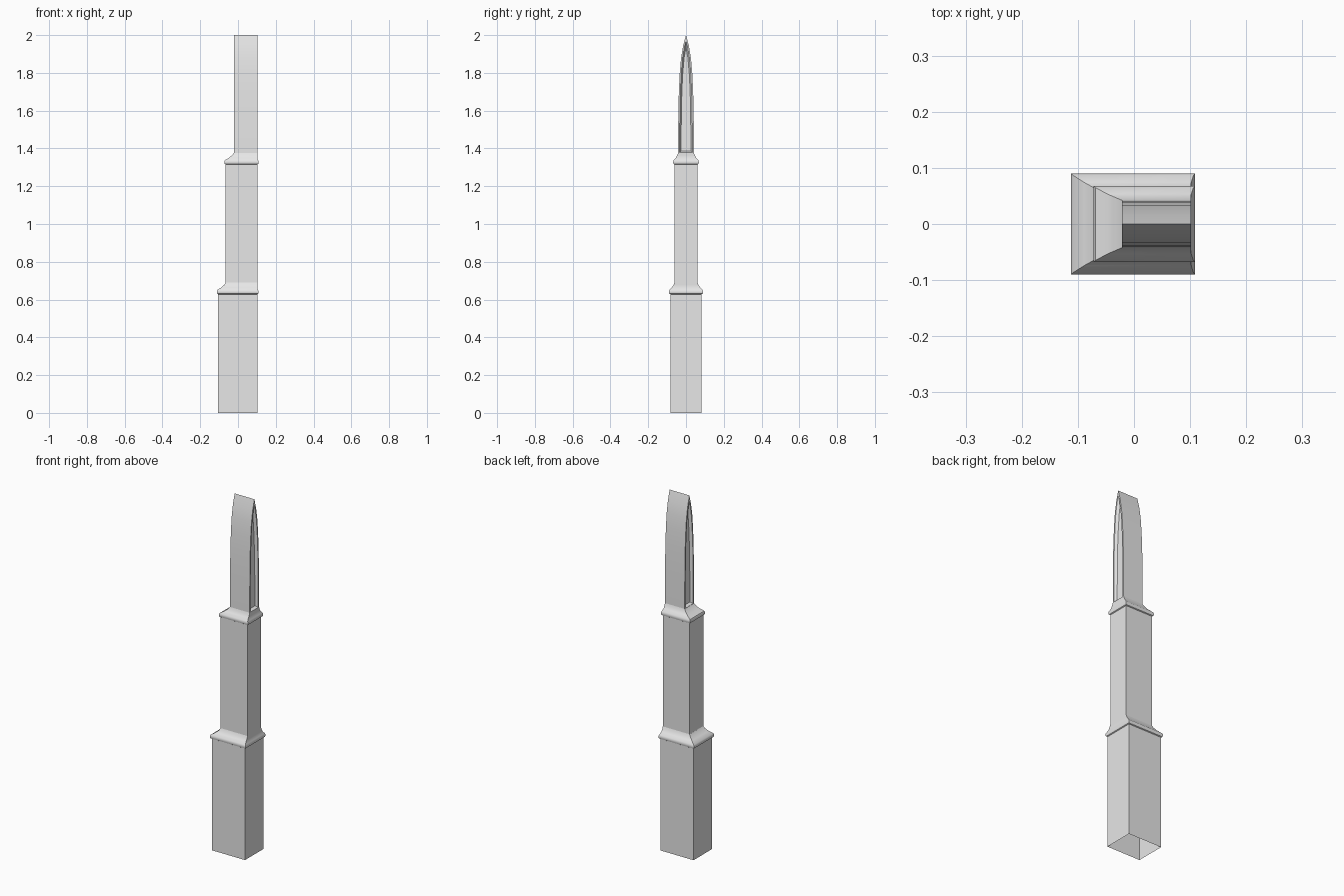
import bpy
import bmesh

cube = bpy.data.objects.get("Cube")
if cube:
    bpy.data.objects.remove(cube)

stone = bpy.data.materials.new("pale_grey_stone")
stone.use_nodes = True
stone.diffuse_color = (0.8, 0.8, 0.8, 1)
stone.node_tree.nodes["Principled BSDF"].inputs["Base Color"].default_value = (0.8, 0.8, 0.8, 1)

# Plan of each stage: left edge x, right edge x, half depth y
BASE = (-0.105, 0.102, 0.083)
MIDDLE = (-0.065, 0.102, 0.061)
TOP = (-0.021, 0.102, 0.042)


def finish(bm, name):
    bmesh.ops.recalc_face_normals(bm, faces=bm.faces)
    mesh = bpy.data.meshes.new(name)
    bm.to_mesh(mesh)
    bm.free()
    mesh.materials.append(stone)
    obj = bpy.data.objects.new(name, mesh)
    bpy.context.collection.objects.link(obj)
    bpy.ops.object.select_all(action='DESELECT')
    obj.select_set(True)
    bpy.context.view_layer.objects.active = obj
    bpy.ops.object.shade_smooth_by_angle(angle=0.6)
    return obj


def loft(name, rings):
    """Open-ended rectangular tube through (left, right, half depth, z) rings."""
    bm = bmesh.new()
    loops = []
    for l, r, d, z in rings:
        loops.append([bm.verts.new(p) for p in
                      ((l, -d, z), (r, -d, z), (r, d, z), (l, d, z))])
    for a, b in zip(loops, loops[1:]):
        for i in range(4):
            j = (i + 1) % 4
            bm.faces.new((a[i], a[j], b[j], b[i]))
    return finish(bm, name)


def grow(plan, amount, z):
    l, r, d = plan
    return (l - amount, r + amount, d + amount, z)


def collar(name, lower, upper, z):
    # Rounded roll, then a sloping weathering up to the narrower stage
    roll = [(0, 0), (0.005, 0.003), (0.007, 0.010), (0.007, 0.016), (0.004, 0.023)]
    rings = [grow(lower, g, z + h) for g, h in roll]
    for t, h in ((0.4, 0.036), (0.8, 0.05), (1, 0.062)):
        mix = [a + (b - a) * t for a, b in zip(lower, upper)]
        rings.append((*mix, z + h))
    loft(name, rings)


# Two square shafts
loft("base_shaft", [(*BASE, 0), (*BASE, 0.628)])
loft("middle_shaft", [(*MIDDLE, 0.68), (*MIDDLE, 1.315)])

# Collars between stages
collar("lower_collar", BASE, MIDDLE, 0.628)
collar("upper_collar", MIDDLE, TOP, 1.315)

# Pointed fin with an arched recess in each end
half = [(0.042, 1.37), (0.041, 1.55), (0.038, 1.7), (0.033, 1.8),
        (0.026, 1.88), (0.015, 1.945)]
outline = half + [(0, 2)] + [(-y, z) for y, z in reversed(half)]
bm = bmesh.new()
end = bm.faces.new([bm.verts.new((TOP[0], y, z)) for y, z in outline])
side = bmesh.ops.extrude_face_region(bm, geom=[end])
bmesh.ops.translate(bm, vec=(TOP[1] - TOP[0], 0, 0),
                    verts=[g for g in side["geom"] if isinstance(g, bmesh.types.BMVert)])
bmesh.ops.recalc_face_normals(bm, faces=bm.faces)
ends = [f for f in bm.faces if abs(f.normal.x) > 0.9]
for face in ends:
    bmesh.ops.inset_region(bm, faces=[face], thickness=0.008, use_even_offset=True)
    bmesh.ops.inset_region(bm, faces=[face], thickness=0.008, depth=-0.015,
                           use_even_offset=True)
finish(bm, "pointed_fin")
